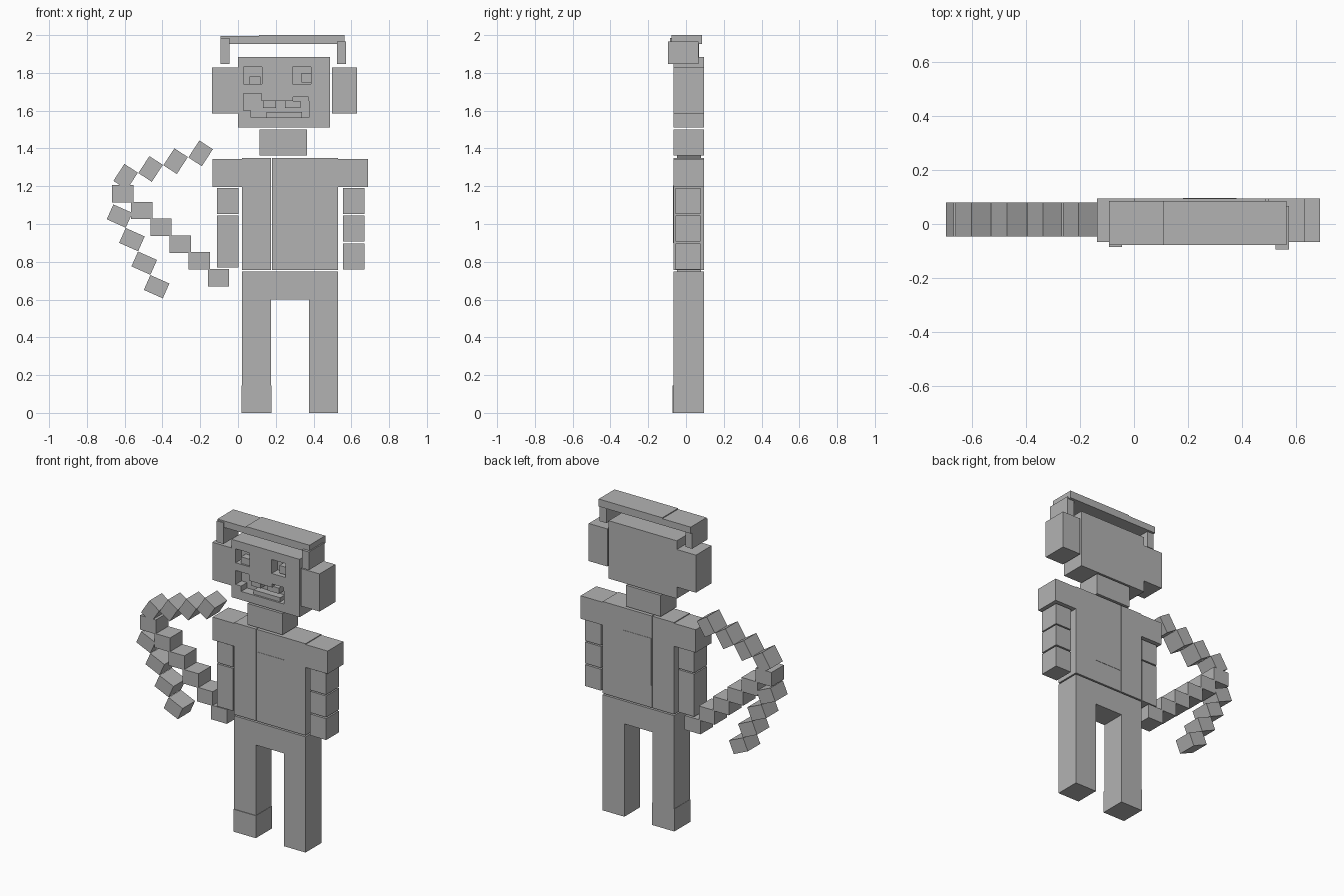
import bpy
from math import radians

cube = bpy.data.objects.get("Cube")
if cube:
    bpy.data.objects.remove(cube, do_unlink=True)

grey = bpy.data.materials.new("plain grey")
grey.use_nodes = True
grey.diffuse_color = (0.45, 0.45, 0.45, 1)
grey.node_tree.nodes["Principled BSDF"].inputs["Base Color"].default_value = (0.45, 0.45, 0.45, 1)

FRONT, BACK = -0.067, 0.094


def box(name, x0, x1, z0, z1, y0=FRONT, y1=BACK, tilt=0):
    """Box from its extents, tilted about the front-back axis."""
    bpy.ops.mesh.primitive_cube_add(size=1, location=((x0 + x1) / 2, (y0 + y1) / 2, (z0 + z1) / 2))
    ob = bpy.context.object
    ob.name = name
    ob.rotation_euler.y = radians(tilt)
    ob.scale = (x1 - x0, y1 - y0, z1 - z0)
    ob.data.materials.append(grey)
    return ob


def carve(target, *extents):
    """Cut a box-shaped recess out of the target."""
    cutter = box("cutter", *extents)
    cutter.hide_render = True
    mod = target.modifiers.new("recess", "BOOLEAN")
    mod.operation, mod.solver, mod.object = "DIFFERENCE", "EXACT", cutter
    bpy.context.view_layer.objects.active = target
    bpy.ops.object.modifier_apply(modifier=mod.name)
    bpy.data.objects.remove(cutter, do_unlink=True)


# Legs and hips
box("right_leg", 0.02, 0.175, 0, 0.748)
box("left_leg", 0.375, 0.53, 0, 0.748)
box("hips", 0.175, 0.375, 0.6, 0.748)
box("right_foot", 0.018, 0.177, 0, 0.145, FRONT - 0.004, BACK)

# Torso in two slabs with a fine seam, and a faint raised panel
box("torso_right_slab", 0.02, 0.175, 0.757, 1.35)
box("torso_main_slab", 0.179, 0.53, 0.757, 1.35)
box("torso_panel", 0.182, 0.38, 0.9, 1.205, FRONT - 0.002, BACK + 0.002)

# Shoulders and segmented arms
box("right_shoulder", -0.135, 0.02, 1.197, 1.345)
box("left_shoulder", 0.53, 0.688, 1.197, 1.345)
ARM = (-0.055, 0.076)
box("right_upper_arm", -0.112, 0.002, 1.053, 1.19, *ARM)
box("right_lower_arm", -0.112, 0.002, 0.77, 1.045, *ARM)
for i, (low, high) in enumerate([(1.053, 1.19), (0.907, 1.045), (0.76, 0.898)]):
    box(f"left_arm_{i + 1}", 0.555, 0.669, low, high, *ARM)

# Neck
box("neck", 0.115, 0.365, 1.363, 1.5)

# Head with recessed eyes and a crooked mouth
head = box("head", 0, 0.487, 1.51, 1.884)
IN = (FRONT - 0.02, FRONT + 0.06)
carve(head, 0.03, 0.128, 1.74, 1.83, *IN)
carve(head, 0.288, 0.386, 1.74, 1.83, *IN)
carve(head, 0.03, 0.125, 1.6, 1.69, *IN)
carve(head, 0.07, 0.375, 1.565, 1.65, *IN)
carve(head, 0.29, 0.374, 1.58, 1.672, *IN)
INNER = (FRONT + 0.012, FRONT + 0.07)
box("right_pupil", 0.06, 0.12, 1.738, 1.782, *INNER)
box("left_pupil", 0.335, 0.388, 1.75, 1.8, *INNER)
box("lower_teeth", 0.15, 0.34, 1.563, 1.592, *INNER)
box("upper_right_tooth", 0.132, 0.2, 1.615, 1.652, *INNER)
box("upper_left_tooth", 0.25, 0.33, 1.615, 1.652, *INNER)

# Ear cups
box("right_ear_cup", -0.137, 0.0, 1.585, 1.828)
box("left_ear_cup", 0.497, 0.63, 1.585, 1.828)

# Headband
box("headband_right", -0.093, 0.11, 1.952, 1.994, -0.077, 0.085)
box("headband_left", 0.11, 0.565, 1.952, 2.0, -0.077, 0.085)
box("headband_right_end", -0.093, -0.045, 1.848, 1.985, -0.085, 0.07)
box("headband_left_end", 0.523, 0.573, 1.848, 1.965, -0.095, 0.066)


# Jointed tail: three runs of small blocks
def run(name, start, end, count, width, height, tilt):
    for i in range(count):
        t = i / (count - 1)
        x = start[0] + (end[0] - start[0]) * t
        z = start[1] + (end[1] - start[1]) * t
        box(f"{name}_{i + 1}", x - width / 2, x + width / 2, z - height / 2, z + height / 2,
            -0.047, 0.08, tilt)


run("tail_upper", (-0.198, 1.374), (-0.595, 1.25), 4, 0.085, 0.107, 33)
run("tail_lower", (-0.611, 1.16), (-0.103, 0.716), 6, 0.113, 0.092, 0)
run("tail_tip", (-0.627, 1.042), (-0.431, 0.668), 4, 0.11, 0.086, 24)
